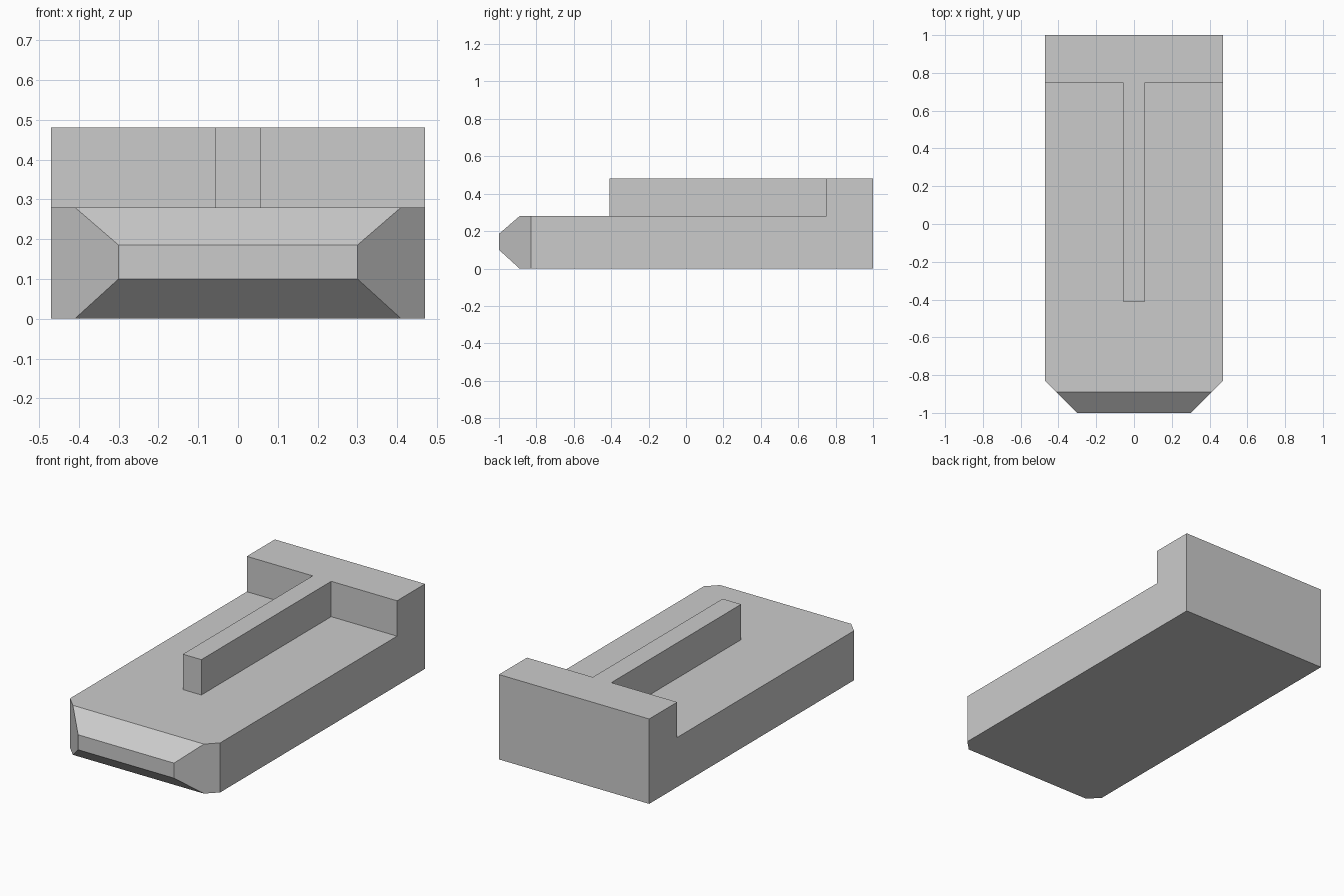
import bpy
import bmesh
from mathutils import Vector

cube = bpy.data.objects.get("Cube")
if cube:
    bpy.data.objects.remove(cube, do_unlink=True)

HALF_WIDTH = 0.47
DECK_Z, TOP_Z = 0.28, 0.48
STEP_Y = 0.75

grey = bpy.data.materials.new("plain grey")
grey.use_nodes = True
grey.diffuse_color = (0.6, 0.6, 0.6, 1)
grey.node_tree.nodes["Principled BSDF"].inputs["Base Color"].default_value = grey.diffuse_color


def extrude_profile(profile, half_width):
    """Extrude a (y, z) outline symmetrically along x."""
    bm = bmesh.new()
    face = bm.faces.new([bm.verts.new((-half_width, y, z)) for y, z in profile])
    moved = bmesh.ops.extrude_face_region(bm, geom=[face])["geom"]
    verts = [v for v in moved if isinstance(v, bmesh.types.BMVert)]
    bmesh.ops.translate(bm, verts=verts, vec=(2 * half_width, 0, 0))
    return bm


def finish(bm, name):
    bmesh.ops.recalc_face_normals(bm, faces=bm.faces)
    mesh = bpy.data.meshes.new(name)
    bm.to_mesh(mesh)
    bm.free()
    mesh.materials.append(grey)
    obj = bpy.data.objects.new(name, mesh)
    bpy.context.collection.objects.link(obj)


# Base slab with bevelled nose and raised rear block
body = extrude_profile([(1, 0), (1, TOP_Z), (STEP_Y, TOP_Z), (STEP_Y, DECK_Z),
                        (-0.89, DECK_Z), (-1, 0.185), (-1, 0.1), (-0.89, 0)], HALF_WIDTH)

# Slice off the two front corners
for side in (-1, 1):
    cut = bmesh.ops.bisect_plane(
        body, geom=body.verts[:] + body.edges[:] + body.faces[:],
        plane_co=Vector((side * HALF_WIDTH, -0.83, 0)),
        plane_no=Vector((side, -1, 0)), clear_outer=True)
    edges = [e for e in cut["geom_cut"] if isinstance(e, bmesh.types.BMEdge)]
    bmesh.ops.contextual_create(body, geom=edges)
finish(body, "body")

# Narrow ridge running forward from the rear block
ridge = extrude_profile([(STEP_Y, DECK_Z), (STEP_Y, TOP_Z),
                         (-0.41, TOP_Z), (-0.41, DECK_Z)], 0.058)
finish(ridge, "ridge")
